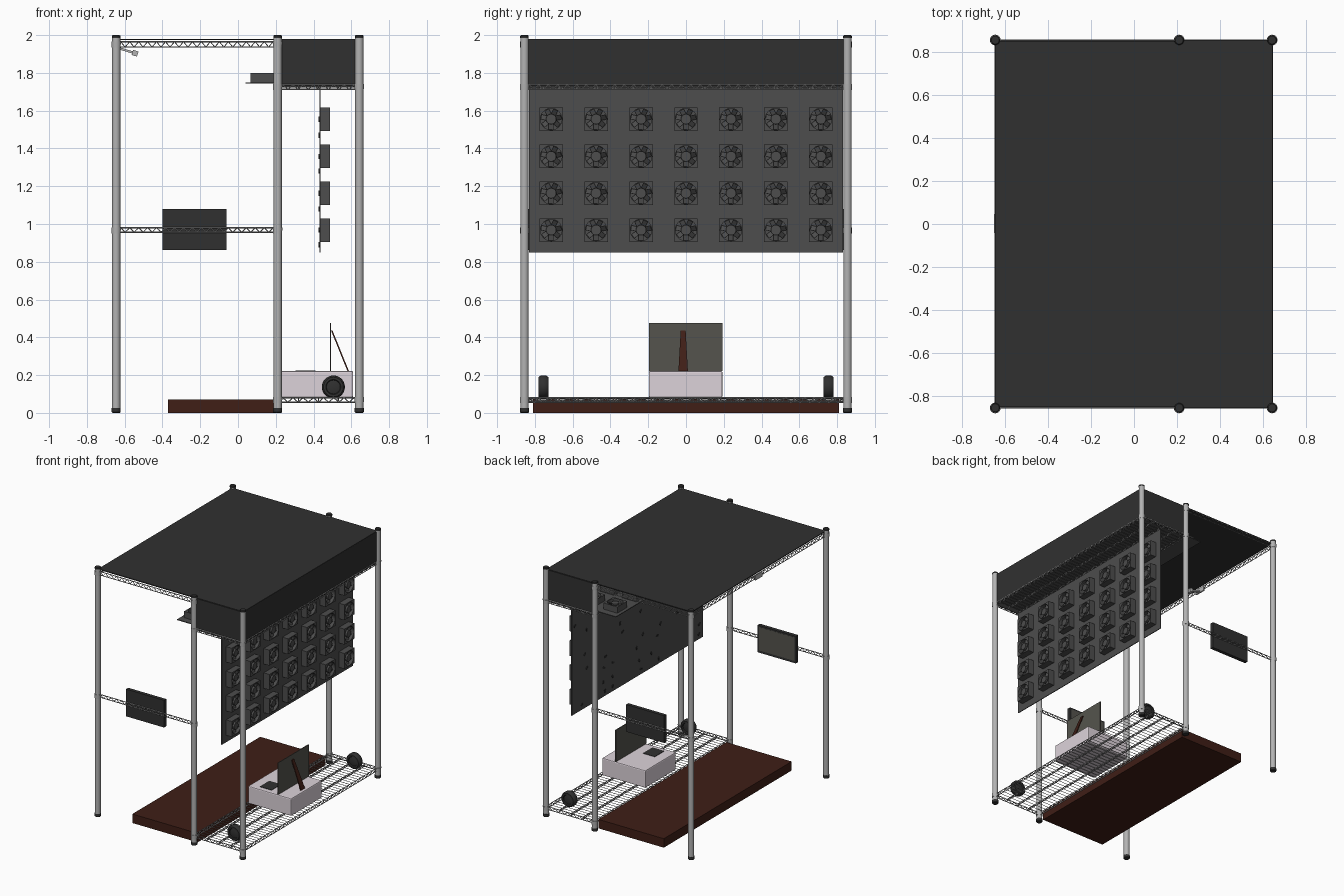
import bpy, bmesh, math, random
from mathutils import Vector, Matrix

if "Cube" in bpy.data.objects:
    bpy.data.objects.remove(bpy.data.objects["Cube"])

random.seed(4)


def mat(name, c):
    m = bpy.data.materials.new(name)
    m.diffuse_color = (*c, 1)
    m.use_nodes = True
    m.node_tree.nodes["Principled BSDF"].inputs["Base Color"].default_value = m.diffuse_color
    return m


BLACK = mat("black", (0.03, 0.03, 0.03))
PANEL = mat("panel_grey", (0.075, 0.075, 0.075))
STEEL = mat("steel", (0.45, 0.45, 0.45))
WIRE = mat("wire", (0.3, 0.3, 0.3))
BROWN = mat("brown", (0.05, 0.013, 0.008))
PALE = mat("pale", (0.72, 0.65, 0.7))
SCREEN = mat("screen", (0.09, 0.088, 0.075))


def add(name, mesh, m, loc=(0, 0, 0), rot=(0, 0, 0)):
    o = bpy.data.objects.new(name, mesh)
    bpy.context.collection.objects.link(o)
    o.location, o.rotation_euler = loc, rot
    if m and not mesh.materials:
        mesh.materials.append(m)
    return o


def to_mesh(name, bm):
    bmesh.ops.recalc_face_normals(bm, faces=bm.faces)
    me = bpy.data.meshes.new(name)
    bm.to_mesh(me)
    bm.free()
    return me


def box(name, lo, hi, m, bevel=0, rot=(0, 0, 0)):
    lo, hi = Vector(lo), Vector(hi)
    bm = bmesh.new()
    bmesh.ops.create_cube(bm, size=1)
    bmesh.ops.scale(bm, vec=hi - lo, verts=bm.verts)
    o = add(name, to_mesh(name, bm), m, (lo + hi) / 2, rot)
    if bevel:
        b = o.modifiers.new("bevel", "BEVEL")
        b.width, b.segments = bevel, 2
    return o


def lathe(name, profile, m, loc, rot=(0, 0, 0), n=24):
    """Revolve (radius, height) pairs round z."""
    bm = bmesh.new()
    rings = [[bm.verts.new((r * math.cos(2 * math.pi * i / n), r * math.sin(2 * math.pi * i / n), h))
              for i in range(n)] for r, h in profile]
    for a, b in zip(rings, rings[1:]):
        for i in range(n):
            bm.faces.new((a[i], a[(i + 1) % n], b[(i + 1) % n], b[i]))
    bm.faces.new(rings[0])
    bm.faces.new(rings[-1])
    o = add(name, to_mesh(name, bm), m, loc, rot)
    bpy.context.view_layer.objects.active = o
    o.select_set(True)
    bpy.ops.object.shade_smooth_by_angle(angle=math.radians(35))
    o.select_set(False)
    return o


def wires(name, paths, r=0.0035):
    c = bpy.data.curves.new(name, "CURVE")
    c.dimensions, c.bevel_depth, c.bevel_resolution = "3D", r, 0
    c.use_fill_caps = True
    for p in paths:
        s = c.splines.new("POLY")
        s.points.add(len(p) - 1)
        for q, v in zip(s.points, p):
            q.co = (*v, 1)
    c.materials.append(WIRE)
    add(name, c, None)


def truss(a, b, z0, z1, pitch=0.05):
    """Two rails and a zigzag between two plan points."""
    a, b = Vector(a), Vector(b)
    n = 2 * max(1, round((b - a).length / pitch / 2)) * 2
    zig = [(*a.lerp(b, i / n), z1 if i % 2 else z0) for i in range(n + 1)]
    return [[(*a, z), (*b, z)] for z in (z0, z1)] + [zig]


XL, XM, XR, Y = -0.645, 0.21, 0.642, 0.855

# Posts with dark feet, caps and shelf collars
for x in (XL, XM, XR):
    for y in (-Y, Y):
        lathe("post", [(0.022, 0.02), (0.022, 1.99)], STEEL, (x, y, 0))
        lathe("post_foot", [(0.02, 0), (0.024, 0.004), (0.024, 0.025)], BLACK, (x, y, 0))
        lathe("post_cap", [(0.0225, 1.985), (0.0225, 1.996), (0.018, 2.0)], BLACK, (x, y, 0))
        for z in ((0.965, 1.95) if x == XL else (0.068, 0.965, 1.725, 1.95) if x == XM else (0.068, 1.725)):
            lathe("post_collar", [(0.0235, -0.016), (0.025, 0.016)], STEEL, (x, y, z))

# Side trusses carrying the roof and the monitors
for y in (-Y, Y):
    wires("roof_truss", truss((XL, y), (XM, y), 1.937, 1.965))
    wires("monitor_truss", truss((XL, y), (XM, y), 0.957, 0.98))
wires("roof_end_truss", truss((XL, -Y), (XL, Y), 1.937, 1.965))


# Wire shelves, low and high
def shelf(name, z0, z1):
    p = []
    for y in (-Y, Y):
        p += truss((XM, y), (XR, y), z0, z1)
    for x in (XM, XR):
        p += truss((x, -Y), (x, Y), z0, z1)
    for x in (0.32, 0.426, 0.53):
        p += truss((x, -Y), (x, Y), z0 + 0.006, z1 - 0.004, 0.1)
    wires(name + "_frame", p)
    n = 48
    wires(name + "_slats", [[(XM, -Y + 2 * Y * i / n, z1), (XR, -Y + 2 * Y * i / n, z1)]
                            for i in range(1, n)], 0.0022)


shelf("lower_shelf", 0.057, 0.08)
shelf("upper_shelf", 1.713, 1.737)

# Canopy: roof sheet and hanging skirts
box("roof", (XL, -0.85, 1.973), (XR, 0.85, 1.98), BLACK)
box("skirt_right", (0.637, -0.85, 1.722), (0.643, 0.85, 1.977), BLACK)
for s in (-1, 1):
    box("skirt_side", (XM, s * 0.852 - 0.003, 1.722), (XR, s * 0.852 + 0.003, 1.977), BLACK)


# Fan: square frame with round opening, hub and blades, facing +z
def fan_mesh():
    bm = bmesh.new()
    n, h, d = 32, 0.062, 0.05
    loops = []
    for z in (0, d):
        for kind in (0, 1):
            ring = []
            for i in range(n):
                a = 2 * math.pi * i / n
                c, s = math.cos(a), math.sin(a)
                k = 0.057 if kind else h / max(abs(c), abs(s))
                ring.append(bm.verts.new((k * c, k * s, z)))
            loops.append(ring)
    o0, i0, o1, i1 = loops
    for a, b in ((o0, i0), (i0, i1), (i1, o1), (o1, o0)):
        for i in range(n):
            j = (i + 1) % n
            bm.faces.new((a[i], a[j], b[j], b[i]))
    bmesh.ops.create_cone(bm, cap_ends=True, segments=20, radius1=0.028, radius2=0.027,
                          depth=0.044, matrix=Matrix.Translation((0, 0, 0.024)))
    for i in range(7):
        rot = Matrix.Rotation(2 * math.pi * i / 7, 4, "Z")
        tilt = Matrix.Rotation(math.radians(38), 4, "X")
        bmesh.ops.create_cube(bm, size=1, matrix=rot @ Matrix.Translation((0.04, 0, 0.026)) @ tilt
                              @ Matrix.Diagonal((0.029, 0.032, 0.002, 1)))
    return to_mesh("fan", bm)


FAN = fan_mesh()
COLS = [0.238 * i for i in range(-3, 4)]

# Vertical fan wall with small fixings on its rear
box("fan_wall", (0.432, -0.83, 0.85), (0.438, 0.83, 1.71), PANEL)
for y in COLS:
    for z in (0.968, 1.163, 1.358, 1.555):
        add("wall_fan", FAN, PANEL, (0.438, y, z), (0, math.pi / 2, 0))
for y in COLS:
    for z in (0.89, 0.968, 1.08, 1.163, 1.28, 1.358, 1.47, 1.555):
        if random.random() < 0.75:
            py = y + random.uniform(-0.08, 0.08)
            box("rear_fixing", (0.427, py - 0.012, z - 0.007), (0.433, py + 0.012, z + 0.007),
                BLACK, 0, (random.uniform(-1.5, 1.5), 0, 0))

# Horizontal fan tray
box("fan_tray", (0.04, -0.83, 1.744), (0.625, 0.83, 1.75), PANEL)
for y in COLS:
    for x in (0.127, 0.325, 0.525):
        add("tray_fan", FAN, PANEL, (x, y, 1.75))

# Monitors on both sides, screens facing inward
for s in (-1, 1):
    ya, yb = sorted((s * 0.82, s * 0.848))
    box("monitor", (-0.4, ya, 0.862), (-0.062, yb, 1.08), BLACK)
    box("monitor_screen", (-0.388, s * 0.82 - 0.001, 0.88), (-0.074, s * 0.82 + 0.001, 1.068), SCREEN)

# Step platform
box("platform", (-0.37, -0.81, 0), (0.21, 0.81, 0.072), BROWN)

# Wheels resting on the lower shelf
for s in (-1, 1):
    lathe("wheel", [(0.02, -0.022), (0.036, -0.018), (0.04, -0.026), (0.052, -0.026), (0.06, -0.016),
                    (0.061, 0), (0.06, 0.016), (0.052, 0.026), (0.04, 0.026), (0.036, 0.018),
                    (0.02, 0.022)], BLACK, (0.505, s * 0.755, 0.137), (math.pi / 2, 0, 0), 32)

# Pale equipment case with dark inset
box("case", (0.225, -0.197, 0.082), (0.61, 0.193, 0.222), PALE, 0.008)
box("case_inset", (0.305, -0.16, 0.22), (0.41, -0.04, 0.225), BLACK)

# Propped display panel and tapered strut
box("display_panel", (0.487, -0.197, 0.222), (0.493, 0.193, 0.477), SCREEN)
bm = bmesh.new()
strut = []
for x, z, w in ((0.493, 0.437, 0.013), (0.58, 0.222, 0.025)):
    strut.append([bm.verts.new((x + dx, -0.015 + w * sy, z))
                  for dx, sy in ((-0.001, -1), (-0.001, 1), (0.007, 1), (0.007, -1))])
for i in range(4):
    j = (i + 1) % 4
    bm.faces.new((strut[0][i], strut[0][j], strut[1][j], strut[1][i]))
for ring in strut:
    bm.faces.new(ring)
add("display_strut", to_mesh("display_strut", bm), BROWN)

# Tilted sensor under the left roof edge
box("sensor_mount", (-0.65, -0.042, 1.925), (-0.64, 0.046, 1.965), STEEL)
box("sensor_arm", (-0.64, -0.01, 1.912), (-0.54, 0.012, 1.924), STEEL, 0, (0, 0.3, 0))
box("sensor_head", (-0.56, -0.02, 1.89), (-0.53, 0.022, 1.918), STEEL, 0, (0, 0.3, 0))
